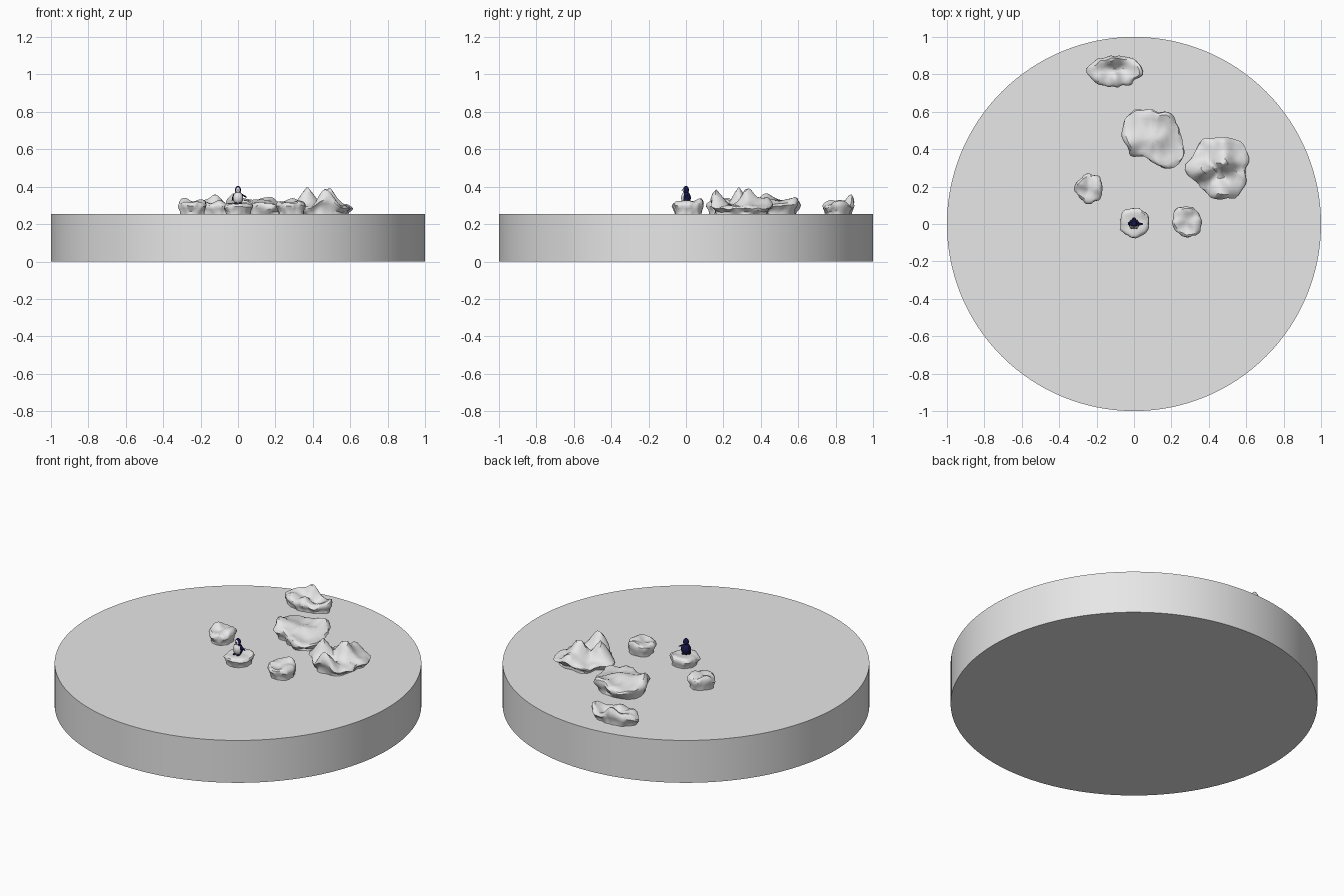
import bpy
import bmesh
import math
from mathutils import Vector, noise

cube = bpy.data.objects.get("Cube")
if cube:
    bpy.data.objects.remove(cube)

TOP = 0.255  # height of the platform surface


def make_material(name, colour):
    mat = bpy.data.materials.new(name)
    mat.use_nodes = True
    mat.diffuse_color = (*colour, 1)
    mat.node_tree.nodes["Principled BSDF"].inputs["Base Color"].default_value = (*colour, 1)
    return mat


stone = make_material("stone_grey", (0.8, 0.8, 0.8))
navy = make_material("dark_navy", (0.008, 0.008, 0.06))
white = make_material("belly_white", (0.85, 0.85, 0.85))


def finish(bm, name, materials, angle=40):
    bmesh.ops.recalc_face_normals(bm, faces=bm.faces)
    mesh = bpy.data.meshes.new(name)
    bm.to_mesh(mesh)
    bm.free()
    obj = bpy.data.objects.new(name, mesh)
    bpy.context.collection.objects.link(obj)
    for mat in materials:
        mesh.materials.append(mat)
    bpy.ops.object.select_all(action="DESELECT")
    obj.select_set(True)
    bpy.context.view_layer.objects.active = obj
    bpy.ops.object.shade_smooth_by_angle(angle=math.radians(angle))
    return obj


# Round platform
bm = bmesh.new()
bmesh.ops.create_cone(bm, cap_ends=True, segments=128, radius1=1, radius2=1, depth=TOP)
bmesh.ops.translate(bm, verts=bm.verts, vec=(0, 0, TOP / 2))
finish(bm, "platform", [stone])

# Rock cross-section: share of the outline radius, share of the height
SECTION = [(0.84, -0.05), (0.85, 0.2), (0.93, 0.45), (1, 0.7), (0.95, 0.9),
           (0.84, 1), (0.68, 1), (0.5, 1), (0.33, 1), (0.16, 1)]
SEGMENTS = 60


def rock(name, centre, radii, base, peaks, wrinkle=0.012, stretch=(1, 1)):
    """Outline radii at equal angles and peaks (x, y, height, width), in hundredths."""
    cx, cy = centre

    def height(x, y):
        h = base
        for px, py, ph, width in peaks:
            h += ph * math.exp(-((x * 100 - px) ** 2 + (y * 100 - py) ** 2) / width ** 2)
        place = Vector(((x + cx) * 20 * stretch[0], (y + cy) * 20 * stretch[1], base))
        return max(h / 100 + wrinkle * noise.noise(place), 0.015)

    def radius(angle):
        step = angle / (2 * math.pi) * len(radii)
        i, f = int(step), step % 1
        f = f * f * (3 - 2 * f)
        a, b = radii[i % len(radii)], radii[(i + 1) % len(radii)]
        return (a + (b - a) * f) / 100

    bm = bmesh.new()
    rings = []
    for share, rise in SECTION:
        ring = []
        for k in range(SEGMENTS):
            t = 2 * math.pi * k / SEGMENTS
            dent = noise.noise(Vector((math.cos(t) * 3 + cx * 9, math.sin(t) * 3 + cy * 9, rise * 2)))
            r = radius(t) * share * (1 + 0.12 * dent * share)
            x, y = r * math.cos(t), r * math.sin(t)
            ring.append(bm.verts.new((cx + x, cy + y, TOP + rise * height(x, y))))
        rings.append(ring)
    for low, high in zip(rings, rings[1:]):
        for k in range(SEGMENTS):
            n = (k + 1) % SEGMENTS
            bm.faces.new((low[k], low[n], high[n], high[k]))
    tip = bm.verts.new((cx, cy, TOP + height(0, 0)))
    for k in range(SEGMENTS):
        bm.faces.new((rings[-1][k], rings[-1][(k + 1) % SEGMENTS], tip))
    bm.faces.new(rings[0])
    finish(bm, name, [stone])


# Large jagged rock with three peaks round a hollow
rock("peaked_rock", (0.45, 0.3), [15, 18, 18, 16, 18, 14, 18, 14, 15, 17, 18, 16], 4,
     [(2, -14, 10, 5), (3, 3, 10, 5), (-8, -2, 10, 4.5), (3, 13, 5, 5), (-2, -7, -1, 5)], 0.016)
# Broad slab rock
rock("slab_rock", (0.1, 0.45), [15, 16, 17, 16, 18, 19, 16, 14, 10, 12, 18, 19], 6,
     [(-13, -2, 4, 7), (5, 14, 3, 6), (11, -8, -2, 6), (0, 0, 1, 6)], 0.018, (1, 0.5))
# Long ridged rock near the rim
rock("ridge_rock", (-0.1, 0.815), [16, 12, 9, 8.5, 9, 12, 16, 12, 9, 8.5, 8.5, 11], 4,
     [(-2, 7, 6, 4), (-10, 4, 3, 5), (14, 1, 4, 5), (0, -4, 4, 4), (-9, -4, 3, 4), (3, 1, -2, 3)],
     0.012, (0.6, 1))
# Small rocks
rock("left_rock", (-0.24, 0.19), [7, 8, 8, 7, 8, 7, 8, 8], 6, [(-5, 3, 2, 4), (5, 2, 2, 4)])
rock("right_rock", (0.285, 0.015), [7.5, 8, 8, 9, 8, 8, 8.5, 9], 6, [(0, 6, 2, 4), (4, -4, 1, 3)])
rock("perch_rock", (0, 0.008), [8, 8.5, 8, 8, 7.5, 8, 8, 8], 5.5, [(7, 6, 1.5, 4), (-7, -4, -1, 4)], 0.006)


# Small bird standing on the perch
def blob(name, centre, size, bare=None, tilt=0):
    bm = bmesh.new()
    bmesh.ops.create_uvsphere(bm, u_segments=24, v_segments=16, radius=1)
    if bare is not None:
        for face in bm.faces:
            c = face.calc_center_median()
            face.material_index = int(c.y < -bare)
    bmesh.ops.scale(bm, vec=size, verts=bm.verts)
    obj = finish(bm, name, [navy, white])
    obj.location = centre
    obj.rotation_euler.y = tilt
    return obj


blob("body", (0, 0, 0.34), (0.028, 0.026, 0.034), 0.42)
blob("head", (0, 0, 0.382), (0.016, 0.016, 0.022), 0.75)
blob("raised_wing", (0.031, 0, 0.352), (0.02, 0.007, 0.004), tilt=math.radians(32))
blob("lowered_wing", (-0.027, 0.002, 0.343), (0.02, 0.008, 0.004), tilt=math.radians(-75))
blob("tail", (0, 0.022, 0.32), (0.01, 0.012, 0.005))
for side, x in (("left", 0.012), ("right", -0.012)):
    blob(side + "_foot", (x, -0.012, 0.311), (0.009, 0.014, 0.005))

# Beak
bm = bmesh.new()
bmesh.ops.create_cone(bm, cap_ends=True, segments=12, radius1=0.005, radius2=0, depth=0.014)
beak = finish(bm, "beak", [navy])
beak.location = (0, -0.019, 0.382)
beak.rotation_euler.x = math.radians(90)
